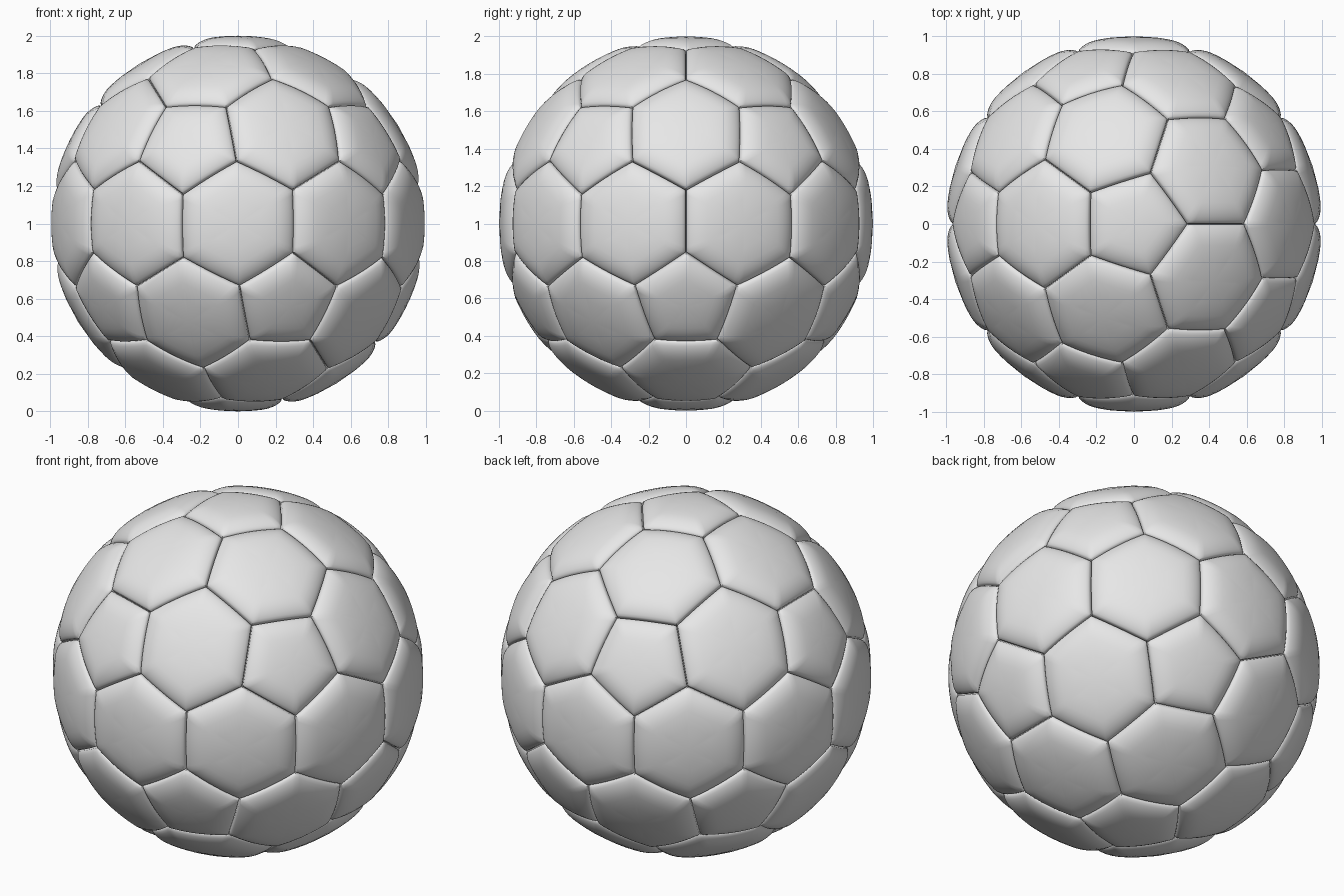
import bpy, bmesh, math
from mathutils import Matrix, Vector

if "Cube" in bpy.data.objects:
    bpy.data.objects.remove(bpy.data.objects["Cube"])

CENTRE = Vector((0, 0, 1))
SEGMENTS = 12          # points along each panel side
CORNER = 0.463         # pentagon corner, as a share of the way to a face centre

# Rounded panel rim: distance in from the seam, radius of the surface
RIM = [(0, 0.94), (0.004, 0.966), (0.011, 0.974), (0.024, 0.981), (0.042, 0.988),
       (0.065, 0.994), (0.09, 0.998), (0.12, 1.0), (0.16, 1.0), (0.2, 1.0)]

grey = bpy.data.materials.new("light_grey")
grey.use_nodes = True
grey.diffuse_color = (0.8, 0.8, 0.8, 1)
grey.node_tree.nodes["Principled BSDF"].inputs["Base Color"].default_value = (0.8, 0.8, 0.8, 1)


def finish(bm, name):
    mesh = bpy.data.meshes.new(name)
    bm.to_mesh(mesh)
    bm.free()
    mesh.materials.append(grey)
    obj = bpy.data.objects.new(name, mesh)
    obj.location = CENTRE
    bpy.context.collection.objects.link(obj)
    bpy.ops.object.select_all(action='DESELECT')
    obj.select_set(True)
    bpy.context.view_layer.objects.active = obj
    bpy.ops.object.shade_smooth_by_angle(angle=math.radians(40))
    return obj


def add_panel(bm, axis, corners):
    """Padded panel around a unit axis, bounded by the given corner directions."""
    # Flatten the corners onto the tangent plane and sort them anticlockwise
    flat = [c / c.dot(axis) for c in corners]
    side = (flat[0] - axis).normalized()
    up = axis.cross(side)
    flat.sort(key=lambda p: math.atan2((p - axis).dot(up), (p - axis).dot(side)))
    outline = [a.lerp(b, i / SEGMENTS)
               for a, b in zip(flat, flat[1:] + flat[:1]) for i in range(SEGMENTS)]
    apothem = min((p - axis).length for p in outline)
    rings = []
    for inset, radius in RIM:
        scale = 1 - inset / apothem
        rings.append([bm.verts.new(axis.lerp(p, scale).normalized() * radius) for p in outline])
    n = len(outline)
    for outer, inner in zip(rings, rings[1:]):
        for i in range(n):
            j = (i + 1) % n
            bm.faces.new((outer[i], outer[j], inner[j], inner[i]))
    tip = bm.verts.new(axis)
    for i in range(n):
        bm.faces.new((rings[-1][i], rings[-1][(i + 1) % n], tip))


# Icosahedron that lays out the panels
cage = bmesh.new()
bmesh.ops.create_icosphere(cage, subdivisions=1, radius=1, matrix=Matrix.Rotation(math.pi, 4, 'Z'))


def hub(face):
    return face.calc_center_median().normalized()


def corner(vert, face):
    return vert.co.normalized().slerp(hub(face), CORNER) if hasattr(Vector, "slerp") else None


# Twelve pentagon panels, one on each cage corner
pentagons = bmesh.new()
for v in cage.verts:
    add_panel(pentagons, v.co.normalized(), [corner(v, f) for f in v.link_faces])
finish(pentagons, "pentagon_panels")

# Thirty hexagon panels, one on each cage edge
hexagons = bmesh.new()
for e in cage.edges:
    points = [hub(f) for f in e.link_faces]
    points += [corner(v, f) for v in e.verts for f in e.link_faces]
    add_panel(hexagons, (e.verts[0].co + e.verts[1].co).normalized(), points)
finish(hexagons, "hexagon_panels")
cage.free()

# Inner lining that closes the seams
lining = bmesh.new()
bmesh.ops.create_icosphere(lining, subdivisions=5, radius=0.942)
finish(lining, "inner_lining")
